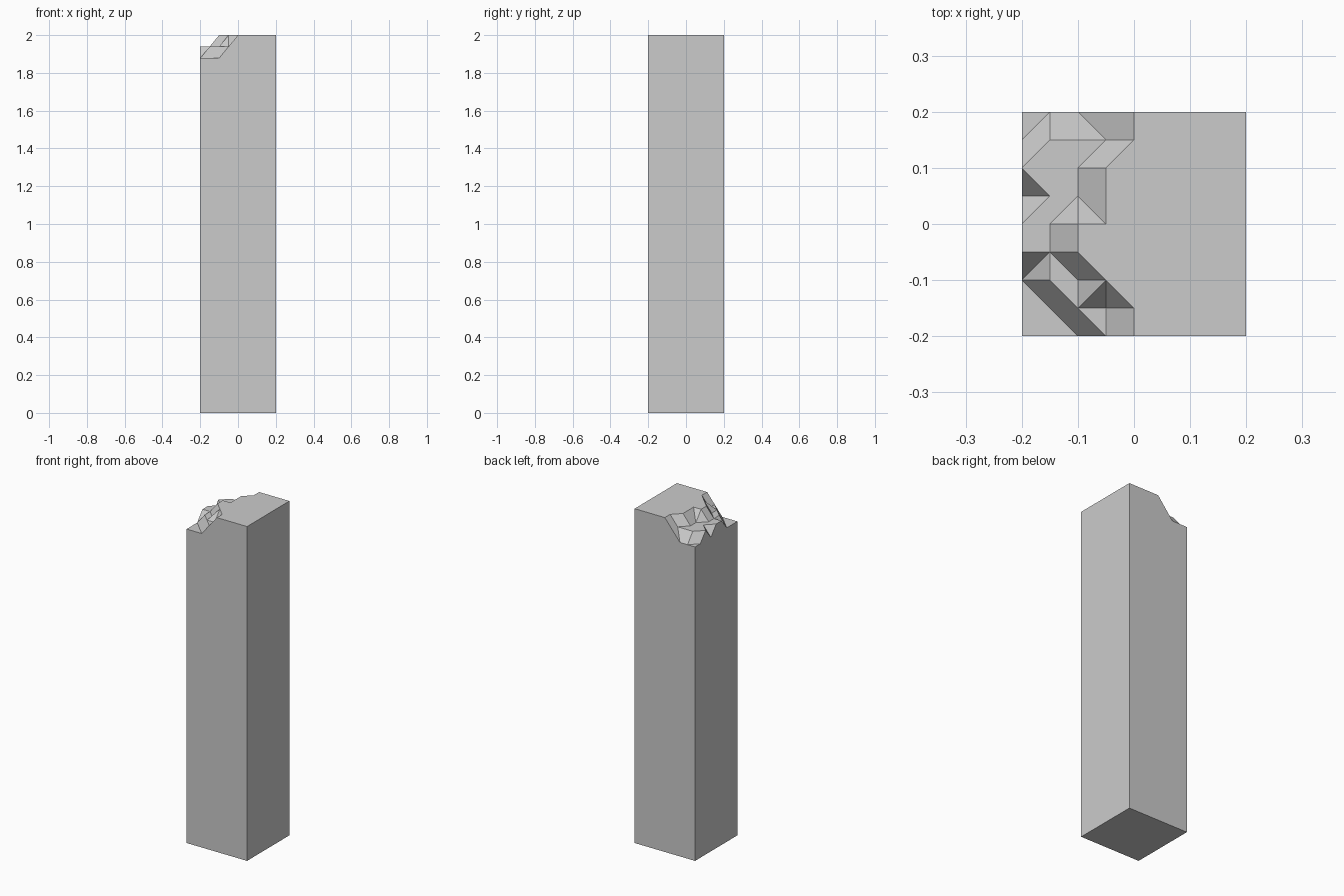
import bpy, bmesh

if "Cube" in bpy.data.objects:
    bpy.data.objects.remove(bpy.data.objects["Cube"])

# Chipped top: drop steps below full height, rows run front to back, columns left to right
STEP, TOP = 0.061, 2.0
DROPS = ["222100", "221100", "211000", "110000", "110000",
         "211000", "111000", "211100", "222100"]
XS = [-0.2, -0.15, -0.1, -0.05, 0.0, 0.2]
# cells (row, column) folded across the uneven diagonal
FLIPPED = {(2, 0), (1, 2), (4, 2), (7, 2)}

bm = bmesh.new()
grid = [[bm.verts.new((x, -0.2 + 0.05 * r, TOP - STEP * int(d)))
         for x, d in zip(XS, row)] for r, row in enumerate(DROPS)]

for r in range(len(DROPS) - 1):
    for c in range(len(XS) - 1):
        bl, br = grid[r][c], grid[r][c + 1]
        tl, tr = grid[r + 1][c], grid[r + 1][c + 1]
        rising = abs(bl.co.z - tr.co.z) < 1e-5      # level diagonal bl-tr
        if (r, c) in FLIPPED:
            rising = not rising
        tris = ((bl, br, tr), (bl, tr, tl)) if rising else ((bl, br, tl), (br, tr, tl))
        for t in tris:
            bm.faces.new(t)

# Shaft: drop the outline to the floor and close the base
rim = [e for e in bm.edges if e.is_boundary]
geom = bmesh.ops.extrude_edge_only(bm, edges=rim)["geom"]
for v in geom:
    if isinstance(v, bmesh.types.BMVert):
        v.co.z = 0
base = [e for e in geom if isinstance(e, bmesh.types.BMEdge) and e.is_boundary]
bmesh.ops.edgeloop_fill(bm, edges=base)
bmesh.ops.recalc_face_normals(bm, faces=bm.faces)

# Merge flat areas into clean faces
bmesh.ops.dissolve_limit(bm, angle_limit=0.01, verts=bm.verts, edges=bm.edges)

mesh = bpy.data.meshes.new("broken_pillar")
bm.to_mesh(mesh)
bm.free()
bpy.context.collection.objects.link(bpy.data.objects.new("broken_pillar", mesh))
